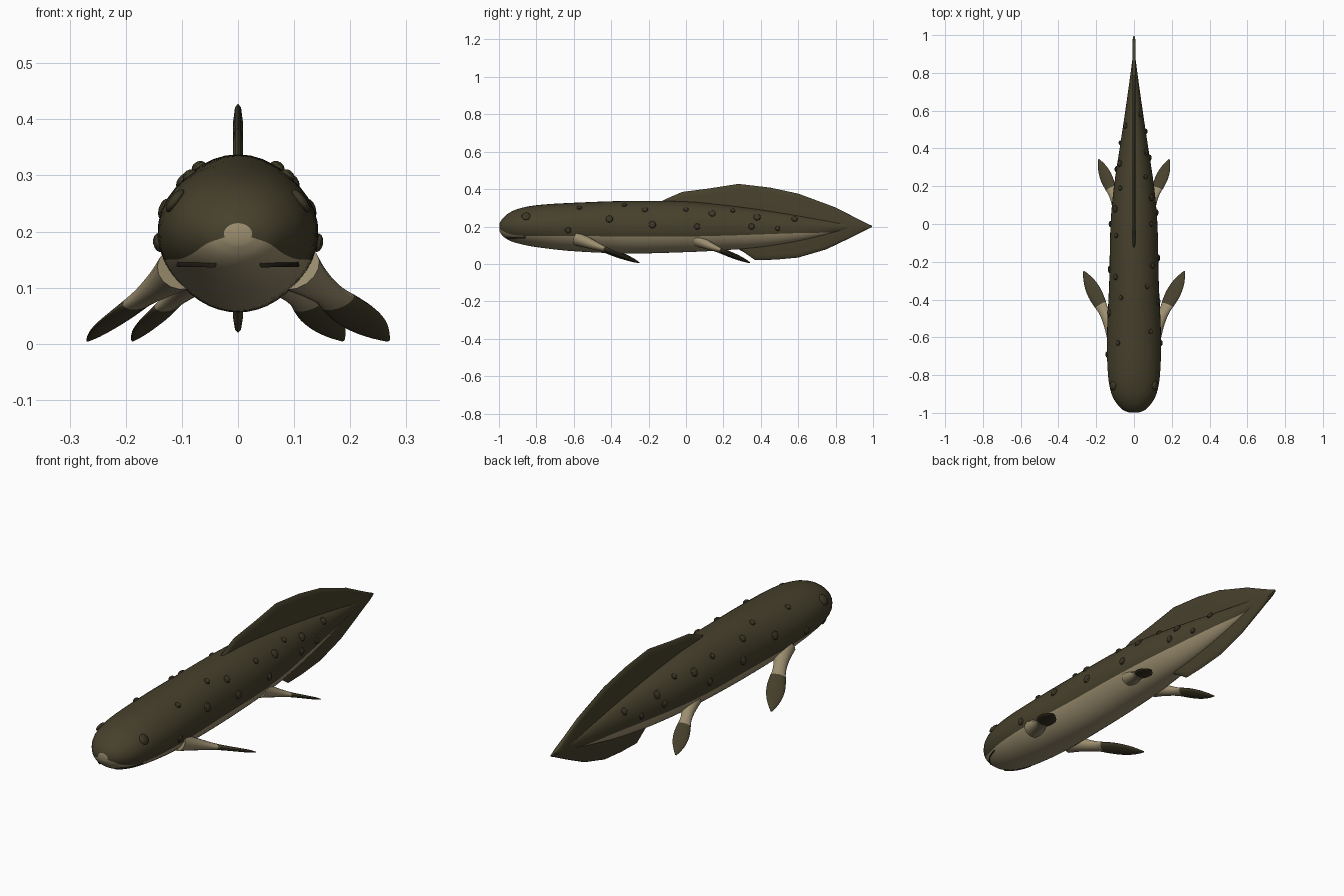
import bpy, bmesh, math
from mathutils import Vector, Matrix

if "Cube" in bpy.data.objects:
    bpy.data.objects.remove(bpy.data.objects["Cube"])


def material(name, rgb):
    m = bpy.data.materials.new(name)
    m.use_nodes = True
    m.diffuse_color = (*rgb, 1)
    bsdf = m.node_tree.nodes["Principled BSDF"]
    bsdf.inputs["Base Color"].default_value = (*rgb, 1)
    bsdf.inputs["Roughness"].default_value = 0.8
    return m


OLIVE = material("olive skin", (0.062, 0.052, 0.025))
TAN = material("tan belly", (0.33, 0.27, 0.16))
SPOT = material("dark olive spots", (0.045, 0.038, 0.019))
DARK = material("dark mouth", (0.014, 0.012, 0.007))


def finish(name, bm, mats, angle=50):
    bmesh.ops.recalc_face_normals(bm, faces=bm.faces)
    mesh = bpy.data.meshes.new(name)
    bm.to_mesh(mesh)
    bm.free()
    for m in mats:
        mesh.materials.append(m)
    ob = bpy.data.objects.new(name, mesh)
    bpy.context.collection.objects.link(ob)
    bpy.ops.object.select_all(action='DESELECT')
    ob.select_set(True)
    bpy.context.view_layer.objects.active = ob
    bpy.ops.object.shade_smooth_by_angle(angle=math.radians(angle))
    return ob


def loft(name, rings, mats, pick=lambda i, j: 0):
    """Skin closed rings; pick(ring, segment) gives the material slot."""
    bm = bmesh.new()
    rows = [[bm.verts.new(p) for p in r] for r in rings]
    n = len(rows[0])
    for i in range(len(rows) - 1):
        for j in range(n):
            k = (j + 1) % n
            f = bm.faces.new((rows[i][j], rows[i][k], rows[i + 1][k], rows[i + 1][j]))
            f.material_index = pick(i, j)
    bm.faces.new(rows[0]).material_index = pick(0, n - 1)
    bm.faces.new(rows[-1]).material_index = pick(len(rows) - 2, 0)
    return finish(name, bm, mats)


def interp(table, y):
    """Smooth interpolation of rows (y, values...)."""
    def slope(k, c):
        a, b = table[max(k - 1, 0)], table[min(k + 1, len(table) - 1)]
        return (b[c] - a[c]) / (b[0] - a[0])
    y = min(max(y, table[0][0]), table[-1][0])
    k = next(i for i in range(len(table) - 1) if y <= table[i + 1][0])
    p, q = table[k], table[k + 1]
    d = q[0] - p[0]
    t = (y - p[0]) / d
    return [p[c] * (2*t**3 - 3*t*t + 1) + q[c] * (3*t*t - 2*t**3)
            + d * (slope(k, c) * (t**3 - 2*t*t + t) + slope(k + 1, c) * (t**3 - t*t))
            for c in range(1, len(p))]


# Body stations: y, top, bottom, half width, height of the belly line
BODY = [
    (-0.998, 0.215, 0.178, 0.025, 0.190),
    (-0.985, 0.238, 0.155, 0.058, 0.180),
    (-0.95, 0.270, 0.128, 0.092, 0.162),
    (-0.90, 0.294, 0.110, 0.119, 0.152),
    (-0.80, 0.314, 0.090, 0.138, 0.150),
    (-0.60, 0.327, 0.068, 0.143, 0.149),
    (-0.30, 0.337, 0.056, 0.131, 0.147),
    (0.00, 0.334, 0.063, 0.124, 0.147),
    (0.20, 0.316, 0.073, 0.106, 0.151),
    (0.40, 0.290, 0.090, 0.076, 0.158),
    (0.60, 0.258, 0.122, 0.046, 0.165),
    (0.80, 0.224, 0.168, 0.018, 0.171),
    (0.90, 0.207, 0.192, 0.005, 0.193),
]


def surface(y, z, side):
    """Point and outward normal on the flank at this height."""
    top, bot, w, _ = interp(BODY, y)
    h, zc = (top - bot) / 2, (top + bot) / 2
    s = max(-0.97, min(0.97, (z - zc) / h))
    c = math.sqrt(1 - s * s)
    return (Vector((side * w * c, y, zc + h * s)),
            Vector((side * c / w, 0, s / h)).normalized())


# Body: the rings carry an edge exactly along the belly line
UP, LOW = 22, 18
rings = []
ys = [-0.998, -0.995, -0.99, -0.983, -0.972, -0.96, -0.945, -0.925]
ys += [-0.9 + 0.03 * i for i in range(61)]
for y in ys:
    top, bot, w, line = interp(BODY, y)
    h, zc = (top - bot) / 2, (top + bot) / 2
    a = math.asin(max(-0.95, min(0.95, (line - zc) / h)))
    angles = [a + (math.pi - 2 * a) * i / UP for i in range(UP)]
    angles += [math.pi - a + (math.pi + 2 * a) * i / LOW for i in range(LOW)]
    rings.append([(w * math.cos(t), y, zc + h * math.sin(t)) for t in angles])
loft("body", rings, [OLIVE, TAN], lambda i, j: int(j >= UP and ys[i] < 0.8))


# Upper and lower tail fins: thin blades rising from the body axis
def blade(name, outline, thick):
    rows = []
    for (ya, za), (yb, zb) in zip(outline, outline[1:]):
        for k in range(5):
            y, z = ya + (yb - ya) * k / 5, za + (zb - za) * k / 5
            d = z - 0.2
            rows.append([(-thick, y, 0.2), (-thick, y, 0.2 + d * 0.85),
                         (-thick * 0.6, y, 0.2 + d * 0.97), (0, y, z),
                         (thick * 0.6, y, 0.2 + d * 0.97),
                         (thick, y, 0.2 + d * 0.85), (thick, y, 0.2)])
    rows.append([(x * 0.4, 0.995, 0.2 + (z - 0.2) * 0.15) for x, _, z in rows[-1]])
    loft(name, rows, [OLIVE])


blade("upper_tail_fin", [(-0.16, 0.32), (-0.09, 0.355), (-0.02, 0.385), (0.12, 0.403),
                         (0.28, 0.428), (0.45, 0.408), (0.60, 0.376), (0.80, 0.302),
                         (0.99, 0.204)], 0.009)
blade("lower_tail_fin", [(0.25, 0.095), (0.31, 0.062), (0.37, 0.02), (0.48, 0.023),
                         (0.60, 0.034), (0.75, 0.078), (0.88, 0.14),
                         (0.99, 0.196)], 0.009)

# Paired fins: fleshy tan lobe, then a leaf-shaped olive blade
LEAF = [(0.0, 0.050, 0.040), (0.12, 0.039, 0.032), (0.25, 0.031, 0.025),
        (0.38, 0.029, 0.018), (0.50, 0.036, 0.013), (0.65, 0.040, 0.010),
        (0.80, 0.033, 0.008), (0.92, 0.018, 0.006), (1.0, 0.004, 0.002)]


def paired_fin(name, base, tip, width_dir, size):
    base, tip = Vector(base), Vector(tip)
    axis = tip - base
    across = Vector(width_dir)
    across = (across - across.project(axis)).normalized()
    normal = axis.normalized().cross(across)
    rows, n, steps = [], 16, 24
    for i in range(steps + 1):
        hw, ht = interp(LEAF, i / steps)
        c = base + axis * (i / steps)
        rows.append([c + across * hw * size * math.cos(2 * math.pi * j / n)
                     + normal * ht * size * math.sin(2 * math.pi * j / n)
                     for j in range(n)])
    loft(name, rows, [TAN, OLIVE], lambda i, j: int(i >= steps * 0.42))


for side, label, across in ((1, "left", (-0.9, 0.35, -0.28)), (-1, "right", (0.8, 0.5, 0.2))):
    paired_fin(label + "_front_fin", (side * 0.10, -0.58, 0.135),
               (side * 0.267, -0.25, 0.006), across, 1.0)
    paired_fin(label + "_rear_fin", (side * 0.07, 0.06, 0.125),
               (side * 0.187, 0.342, 0.006), across, 0.85)


# Eyes and skin bumps: flattened domes aligned to the flank
def dome(bm, y, z, side, radius, height):
    p, nrm = surface(y, z, side)
    rot = nrm.to_track_quat('Z', 'Y').to_matrix().to_4x4()
    mat = Matrix.Translation(p) @ rot @ Matrix.Diagonal((radius, radius, height, 1))
    bmesh.ops.create_icosphere(bm, subdivisions=2, radius=1, matrix=mat)


BUMPS = [(-0.57, 0.30), (-0.63, 0.18), (-0.41, 0.24), (-0.33, 0.315), (-0.22, 0.29),
         (-0.18, 0.21), (0.0, 0.29), (0.06, 0.20), (0.14, 0.27), (0.25, 0.285),
         (0.35, 0.20), (0.38, 0.25), (0.49, 0.19), (0.58, 0.24)]
for side, label in ((1, "left"), (-1, "right")):
    bm = bmesh.new()
    dome(bm, -0.855, 0.255, side, 0.025, 0.010)
    finish(label + "_eye", bm, [SPOT])
    bm = bmesh.new()
    for i, (y, z) in enumerate(BUMPS):
        shift = 0 if side > 0 else -0.06
        dome(bm, y + shift, z, side, 0.014 + 0.003 * (i % 3), 0.010)
    finish(label + "_skin_bumps", bm, [SPOT], 25)

    # Mouth slit: a thin rod following the jaw
    rows = []
    for i in range(11):
        p, nrm = surface(-0.962 + 0.0105 * i, 0.143, side)
        rows.append([p + 0.005 * (nrm * math.cos(a) + Vector((0, 0, 1)) * math.sin(a))
                     for a in (k * math.pi / 4 for k in range(8))])
    loft(label + "_mouth", rows, [DARK])
